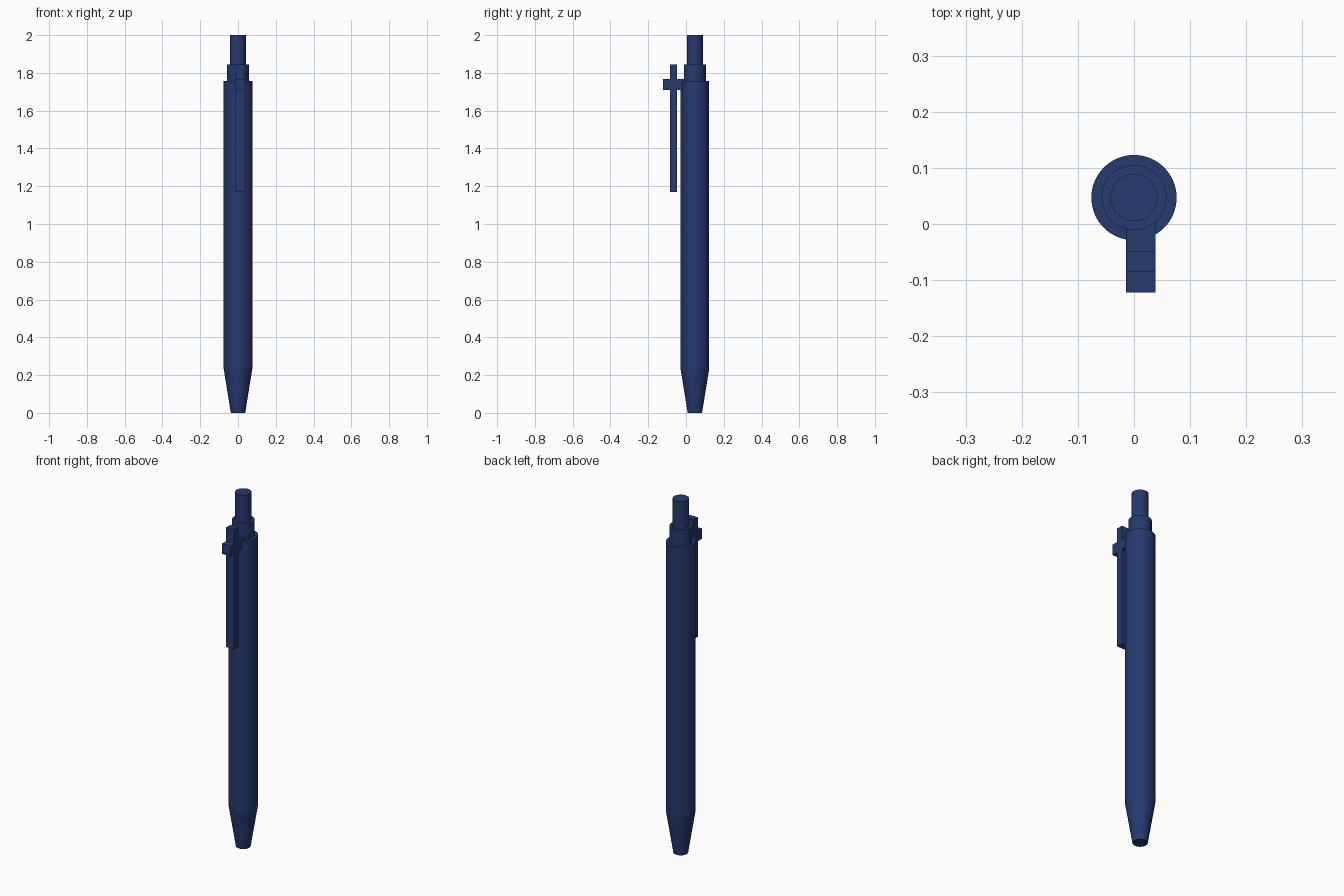
import bpy
import bmesh
import math

if "Cube" in bpy.data.objects:
    bpy.data.objects.remove(bpy.data.objects["Cube"])

navy = bpy.data.materials.new("navy_blue")
navy.diffuse_color = (0.018, 0.041, 0.159, 1)
navy.use_nodes = True
navy.node_tree.nodes["Principled BSDF"].inputs["Base Color"].default_value = navy.diffuse_color
AXIS_Y = 0.047  # the barrel axis sits behind the origin


def finish(name, bm, smooth=False):
    bmesh.ops.recalc_face_normals(bm, faces=bm.faces)
    mesh = bpy.data.meshes.new(name)
    bm.to_mesh(mesh)
    bm.free()
    mesh.materials.append(navy)
    obj = bpy.data.objects.new(name, mesh)
    bpy.context.collection.objects.link(obj)
    if smooth:
        bpy.ops.object.select_all(action='DESELECT')
        obj.select_set(True)
        bpy.context.view_layer.objects.active = obj
        bpy.ops.object.shade_smooth_by_angle(angle=math.radians(30))
    return obj


def turned(name, profile, sides=64):
    """Closed solid of revolution from (radius, z) rings."""
    bm = bmesh.new()
    rings = [[bm.verts.new((r * math.cos(2 * math.pi * i / sides),
                            AXIS_Y + r * math.sin(2 * math.pi * i / sides), z))
              for i in range(sides)] for r, z in profile]
    for a, b in zip(rings, rings[1:]):
        for i in range(sides):
            j = (i + 1) % sides
            bm.faces.new((a[i], a[j], b[j], b[i]))
    bm.faces.new(rings[0][::-1])
    bm.faces.new(rings[-1])
    return finish(name, bm, True)


def block(name, x, y, z):
    """Box from (min, max) pairs."""
    bm = bmesh.new()
    bmesh.ops.create_cube(bm, size=1)
    for v in bm.verts:
        v.co = [(lo + hi) / 2 + c * (hi - lo) for c, (lo, hi) in zip(v.co, (x, y, z))]
    return finish(name, bm)


# Turned parts: tapered tip, barrel, collar and push button
turned("tip", [(0.038, 0), (0.076, 0.235)])
turned("barrel", [(0.076, 0.235), (0.076, 1.757)])
turned("collar", [(0.058, 1.757), (0.058, 1.845)])
turned("push_button", [(0.042, 1.845), (0.042, 2.0)])

# Clip strip and the bracket that holds it to the barrel
CLIP_X = (-0.014, 0.038)
block("clip", CLIP_X, (-0.085, -0.048), (1.17, 1.845))
block("clip_bracket", CLIP_X, (-0.122, 0.01), (1.71, 1.768))
